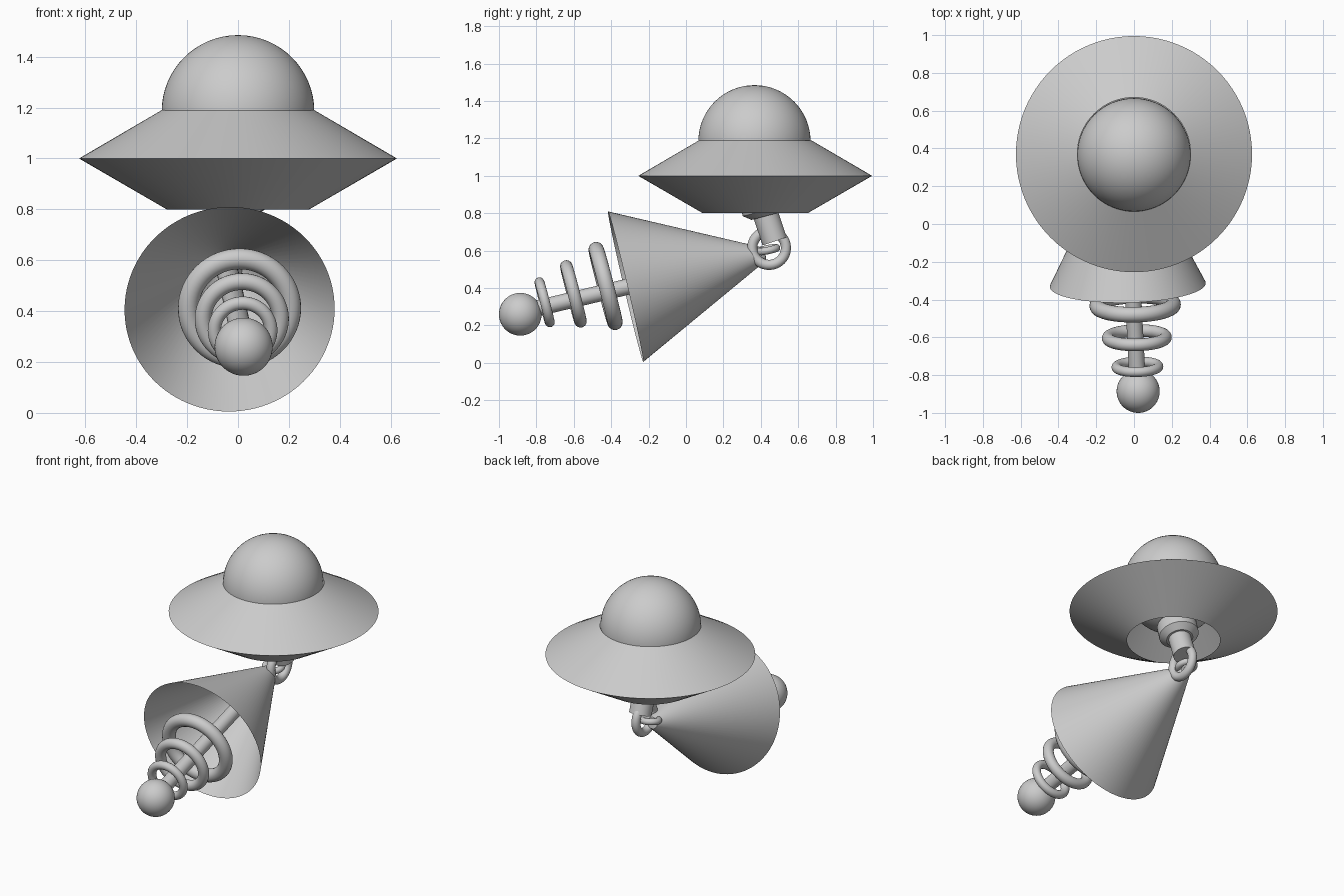
import bpy, math
from mathutils import Vector

if "Cube" in bpy.data.objects:
    bpy.data.objects.remove(bpy.data.objects["Cube"])


def finish(name, angle=35):
    ob = bpy.context.object
    ob.name = name
    bpy.ops.object.shade_smooth_by_angle(angle=math.radians(angle))
    return ob


def aim(direction):
    """Rotation that turns local z towards a direction."""
    return Vector(direction).to_track_quat('Z', 'Y').to_euler()


def lathe(name, profile, base, direction=(0, 0, 1), segments=96):
    """Open surface of revolution; profile holds (radius, height) pairs."""
    verts, faces = [], []
    for r, h in profile:
        for i in range(segments):
            a = 2 * math.pi * i / segments
            verts.append((r * math.cos(a), r * math.sin(a), h))
    for k in range(len(profile) - 1):
        for i in range(segments):
            j = (i + 1) % segments
            faces.append((k * segments + i, k * segments + j,
                          (k + 1) * segments + j, (k + 1) * segments + i))
    mesh = bpy.data.meshes.new(name)
    mesh.from_pydata(verts, [], faces)
    ob = bpy.data.objects.new(name, mesh)
    bpy.context.collection.objects.link(ob)
    ob.location = base
    ob.rotation_euler = aim(direction)
    bpy.ops.object.select_all(action='DESELECT')
    ob.select_set(True)
    bpy.context.view_layer.objects.active = ob
    return finish(name)


def ball(name, loc, radius):
    bpy.ops.mesh.primitive_uv_sphere_add(segments=64, ring_count=32, radius=radius, location=loc)
    return finish(name)


def ring(name, loc, direction, major, minor):
    bpy.ops.mesh.primitive_torus_add(location=loc, rotation=aim(direction), major_radius=major,
                                     minor_radius=minor, major_segments=64, minor_segments=20)
    return finish(name)


def rod(name, start, end, r1, r2):
    a, b = Vector(start), Vector(end)
    bpy.ops.mesh.primitive_cone_add(vertices=48, radius1=r1, radius2=r2, depth=(b - a).length,
                                    location=(a + b) / 2, rotation=aim(b - a))
    return finish(name)


# Saucer: open underneath, with a full ball as its dome
lathe("saucer_hull", [(0.28, 0.80), (0.625, 1.0), (0.30, 1.19)], (0, 0.37, 0))
ball("dome", (0, 0.366, 1.185), 0.30)

# Tilted hook below the dome
rod("hook_flange", (0, 0.40, 0.89), (0, 0.42, 0.815), 0.12, 0.12)
rod("hook_flange_taper", (0, 0.42, 0.815), (0, 0.428, 0.785), 0.12, 0.08)
rod("hook_post", (0, 0.41, 0.84), (0, 0.474, 0.65), 0.068, 0.068)
ring("hook_ring", (-0.01, 0.444, 0.614), (1, 0, 0), 0.09, 0.027)

# Hollow horn hanging from the hook
base = Vector((-0.033, -0.3225, 0.4075))
apex = Vector((-0.053, 0.49, 0.598))
axis = apex - base
height = axis.length
lathe("horn_cone", [(0.413, 0), (0.035, height * (1 - 0.035 / 0.413)), (0.001, height * 0.92)],
      base, axis)
ring("horn_link", (-0.045, 0.435, 0.605), (0.1, -0.2, 1), 0.05, 0.02)

# Emitter: rod, end ball and three loose rings
rod("emitter_rod", (0.022, -0.887, 0.27), (-0.045, 0.38, 0.572), 0.043, 0.043)
ball("emitter_ball", (0.022, -0.886, 0.26), 0.114)
for name, loc, outer, minor in (("large_ring", (0.006, -0.43, 0.411), 0.242, 0.041),
                                ("middle_ring", (0.015, -0.602, 0.369), 0.185, 0.033),
                                ("small_ring", (0.018, -0.756, 0.324), 0.137, 0.026)):
    ring(name, loc, (-0.02, 0.968, 0.25), outer - minor, minor)
